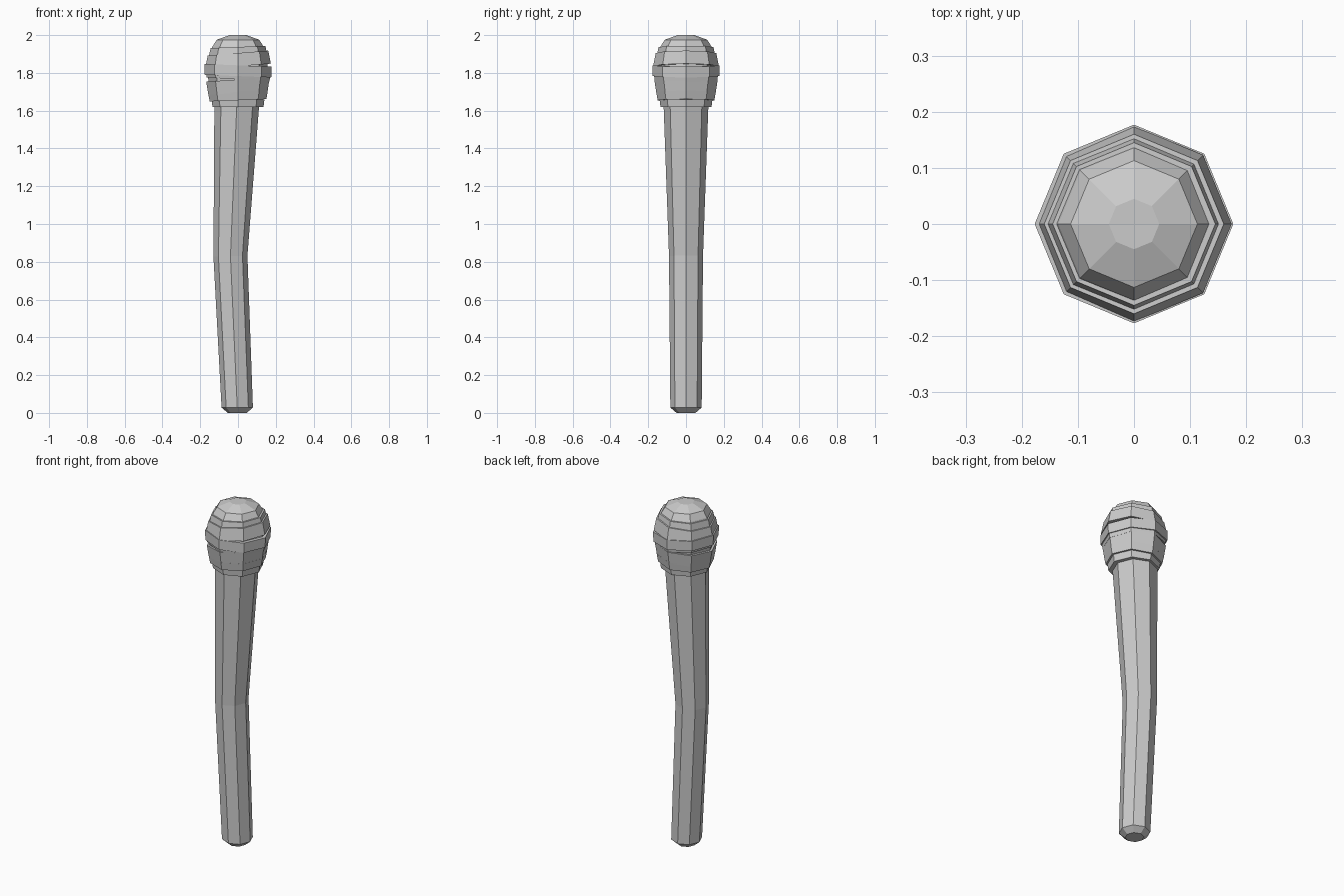
import bpy, bmesh
from math import cos, sin, pi

if "Cube" in bpy.data.objects:
    bpy.data.objects.remove(bpy.data.objects["Cube"])

SIDES = 8

def lathe(name, rings):
    """Skin octagonal rings (z, radius, x offset, x tilt) and cap both ends."""
    bm = bmesh.new()
    loops = []
    for z, r, cx, tilt in rings:
        loops.append([bm.verts.new((cx + r * cos(2 * pi * i / SIDES),
                                    r * sin(2 * pi * i / SIDES),
                                    z + tilt * r * cos(2 * pi * i / SIDES)))
                      for i in range(SIDES)])
    for a, b in zip(loops, loops[1:]):
        for i in range(SIDES):
            j = (i + 1) % SIDES
            bm.faces.new((a[i], a[j], b[j], b[i]))
    bm.faces.new(loops[0][::-1])
    bm.faces.new(loops[-1])
    bmesh.ops.recalc_face_normals(bm, faces=bm.faces)
    me = bpy.data.meshes.new(name)
    bm.to_mesh(me)
    bm.free()
    ob = bpy.data.objects.new(name, me)
    bpy.context.collection.objects.link(ob)
    return ob

# Bent, tapering handle with a chamfered foot
lathe("handle", [(0, 0.05, -0.004, 0), (0.028, 0.083, -0.004, 0),
                 (0.83, 0.09, -0.04, 0.03), (1.64, 0.119, -0.006, 0)])

# Rounded core of the head
lathe("head_core", [(1.63, 0.125, 0, 0), (1.70, 0.148, 0, 0), (1.80, 0.162, 0, 0),
                    (1.90, 0.148, 0, 0), (1.94, 0.135, 0, 0),
                    (1.975, 0.113, 0, 0), (2.0, 0.045, 0, 0)])

# Overlapping cloth wraps: bottom z, bottom radius, top z, top radius, tilt
wraps = [(1.62, 0.135, 1.66, 0.140, 0.0),
         (1.655, 0.150, 1.70, 0.158, 0.04),
         (1.695, 0.157, 1.765, 0.168, 0.07),
         (1.765, 0.166, 1.79, 0.170, -0.07),
         (1.783, 0.176, 1.84, 0.177, -0.04),
         (1.835, 0.174, 1.905, 0.160, 0.08),
         (1.895, 0.154, 1.937, 0.145, 0.04)]
for n, (z0, r0, z1, r1, tilt) in enumerate(wraps):
    lathe(f"cloth_wrap_{n + 1}", [(z0, r0, 0, tilt), (z1, r1, 0, tilt)])
